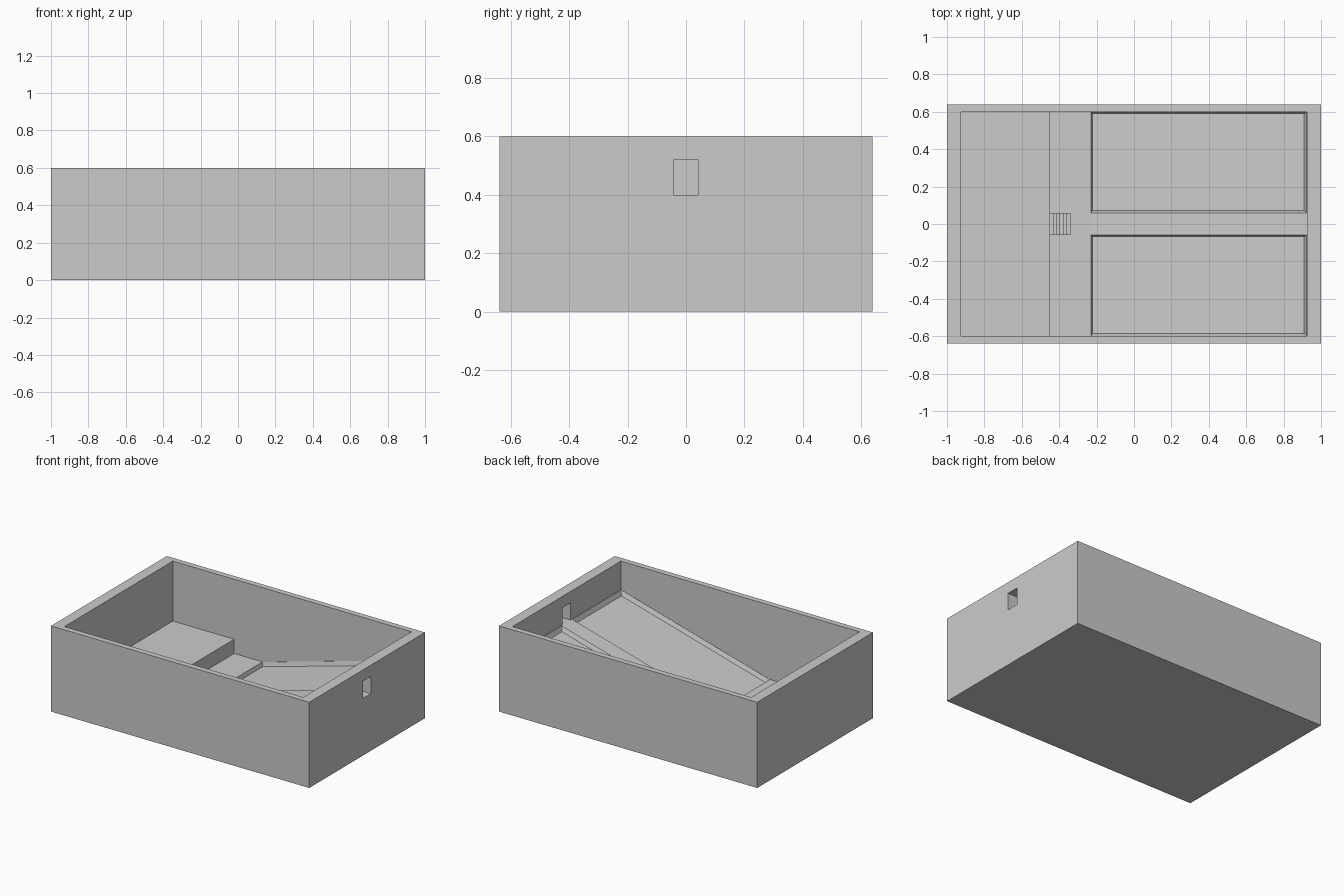
import bpy, bmesh

if "Cube" in bpy.data.objects:
    bpy.data.objects.remove(bpy.data.objects["Cube"])

XL, XR, YI = -0.925, 0.925, 0.60      # inner wall faces
STAGE_X, RAKE_X = -0.45, -0.23        # stage edge, foot of the raked floor
STAGE_Z, FLOOR_Z, DOOR_Z = 0.18, 0.08, 0.40


def rake(x):
    return FLOOR_Z + (x - RAKE_X) / (XR - RAKE_X) * (DOOR_Z - FLOOR_Z)


def loft(name, rings):
    """Closed solid skinned through rings of equal vertex count."""
    bm = bmesh.new()
    vs = [[bm.verts.new(p) for p in r] for r in rings]
    n = len(rings[0])
    for a, b in zip(vs, vs[1:]):
        for i in range(n):
            bm.faces.new((a[i], a[(i + 1) % n], b[(i + 1) % n], b[i]))
    bm.faces.new(vs[0][::-1])
    bm.faces.new(vs[-1])
    bmesh.ops.recalc_face_normals(bm, faces=bm.faces)
    me = bpy.data.meshes.new(name)
    bm.to_mesh(me)
    bm.free()
    ob = bpy.data.objects.new(name, me)
    bpy.context.collection.objects.link(ob)
    return ob


def prism(name, profile, y0, y1):
    """Extrude an x-z profile along y."""
    return loft(name, [[(x, y, z) for x, z in profile] for y in (y0, y1)])


def box_profile(x0, x1, z0, z1):
    return [(x0, z0), (x1, z0), (x1, z1), (x0, z1)]


def pan_ring(x0, x1, y0, y1, dz):
    return [(x, y, rake(x) + dz) for x, y in ((x0, y0), (x1, y0), (x1, y1), (x0, y1))]


# Outer block of the hall
hall = prism("hall_shell", box_profile(-1, 1, 0, 0.6), -0.64, 0.64)

# Room interior: stage, flat floor, raked floor
cutters = [prism("room_cutter", [
    (XL, STAGE_Z), (STAGE_X, STAGE_Z), (STAGE_X, FLOOR_Z), (RAKE_X, FLOOR_Z),
    (XR, DOOR_Z), (XR, 0.8), (XL, 0.8)], -YI, YI)]

# Doorway in the rear wall
cutters.append(prism("door_cutter", box_profile(0.85, 1.1, DOOR_Z, 0.52), -0.043, 0.043))

# Sunken seating areas either side of the aisle
for name, y0, y1 in (("left_seating_cutter", 0.06, 0.598), ("right_seating_cutter", -0.598, -0.06)):
    x0, x1 = RAKE_X, 0.922
    cutters.append(loft(name, [
        pan_ring(x0, x1, y0, y1, 0.04),
        pan_ring(x0, x1, y0, y1, 0),
        pan_ring(x0 + 0.008, x1 - 0.012, y0 + 0.012, y1 - 0.008, -0.03)]))

for c in cutters:
    m = hall.modifiers.new(c.name, "BOOLEAN")
    m.operation = "DIFFERENCE"
    m.solver = "EXACT"
    m.object = c
    c.hide_render = True

# Bake the cuts and drop the cutters
dg = bpy.context.evaluated_depsgraph_get()
baked = bpy.data.meshes.new_from_object(hall.evaluated_get(dg))
hall.modifiers.clear()
hall.data = baked
for c in cutters:
    bpy.data.objects.remove(c)

# Steps from the floor up to the stage
N, END_X = 6, -0.34
run, rise = (END_X - STAGE_X) / N, (STAGE_Z - FLOOR_Z) / (N + 1)
profile = [(STAGE_X, FLOOR_Z), (END_X, FLOOR_Z)]
for i in range(N):
    z = FLOOR_Z + (i + 1) * rise
    profile += [(END_X - i * run, z), (END_X - (i + 1) * run, z)]
prism("stage_steps", profile, -0.058, 0.058)
